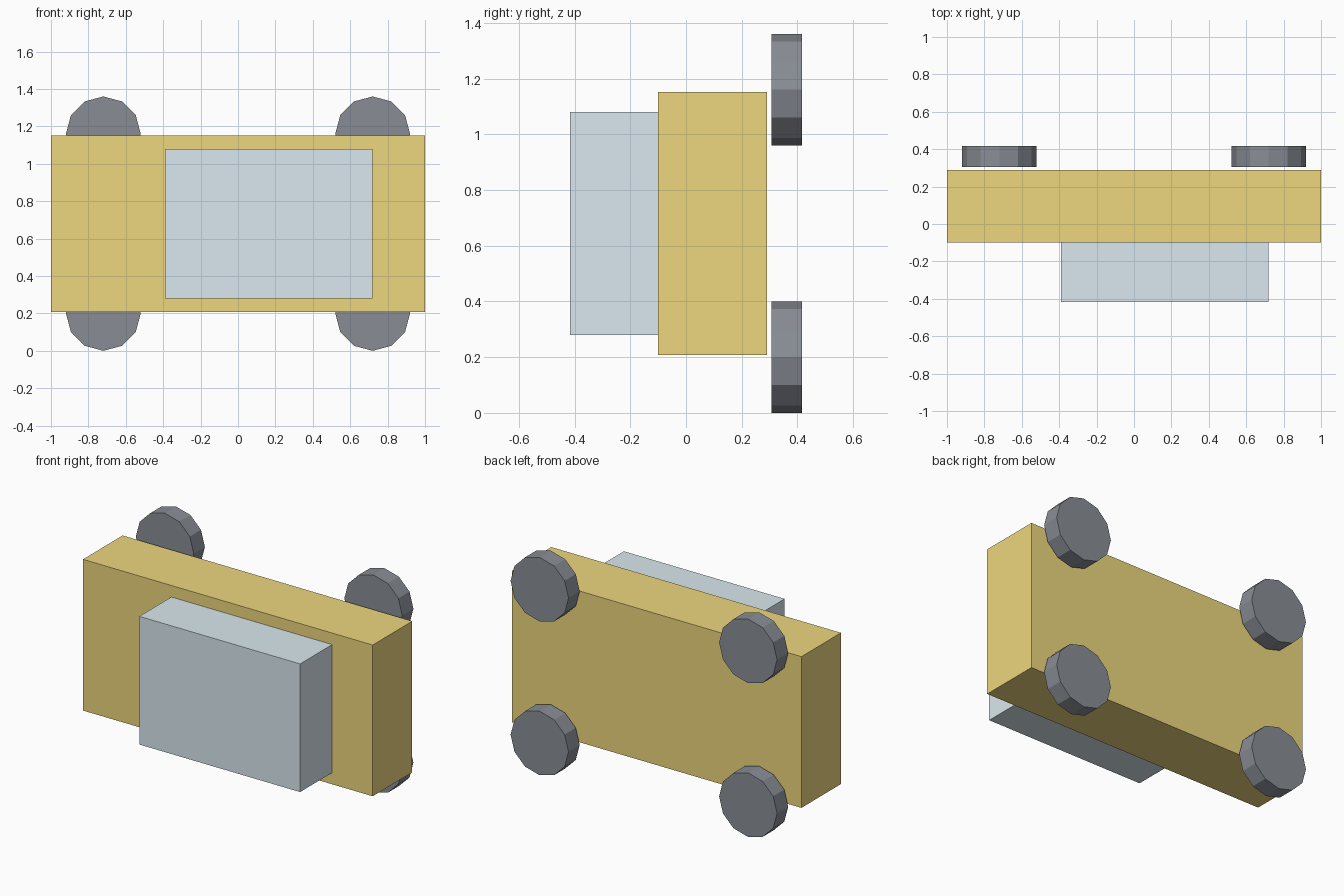
import bpy
from math import pi

if "Cube" in bpy.data.objects:
    bpy.data.objects.remove(bpy.data.objects["Cube"])


def material(name, color):
    mat = bpy.data.materials.new(name)
    mat.diffuse_color = (*color, 1)
    mat.use_nodes = True
    mat.node_tree.nodes["Principled BSDF"].inputs["Base Color"].default_value = mat.diffuse_color
    return mat


def box(name, lo, hi, mat):
    center = [(a + b) / 2 for a, b in zip(lo, hi)]
    bpy.ops.mesh.primitive_cube_add(size=1, location=center)
    obj = bpy.context.object
    obj.name = name
    obj.scale = [b - a for a, b in zip(lo, hi)]
    bpy.ops.object.transform_apply(location=False, rotation=False, scale=True)
    obj.data.materials.append(mat)


yellow = material("body_paint", (0.85, 0.68, 0.21))
glass = material("cabin_blue", (0.70, 0.81, 0.86))
rubber = material("wheel_rubber", (0.25, 0.27, 0.30))

# Car lying on its side: roof towards -y, wheels towards +y
box("body", (-1, -0.10, 0.208), (1, 0.29, 1.152), yellow)
box("cabin", (-0.39, -0.416, 0.28), (0.72, -0.10, 1.08), glass)

# Four twelve-sided wheels, just clear of the body
for x, end in ((-0.72, "left"), (0.72, "right")):
    for z, level in ((0.20, "lower"), (1.16, "upper")):
        bpy.ops.mesh.primitive_cylinder_add(
            vertices=12, radius=0.20, depth=0.11,
            location=(x, 0.361, z), rotation=(pi / 2, 0, 0))
        wheel = bpy.context.object
        wheel.name = f"wheel_{level}_{end}"
        wheel.data.materials.append(rubber)
